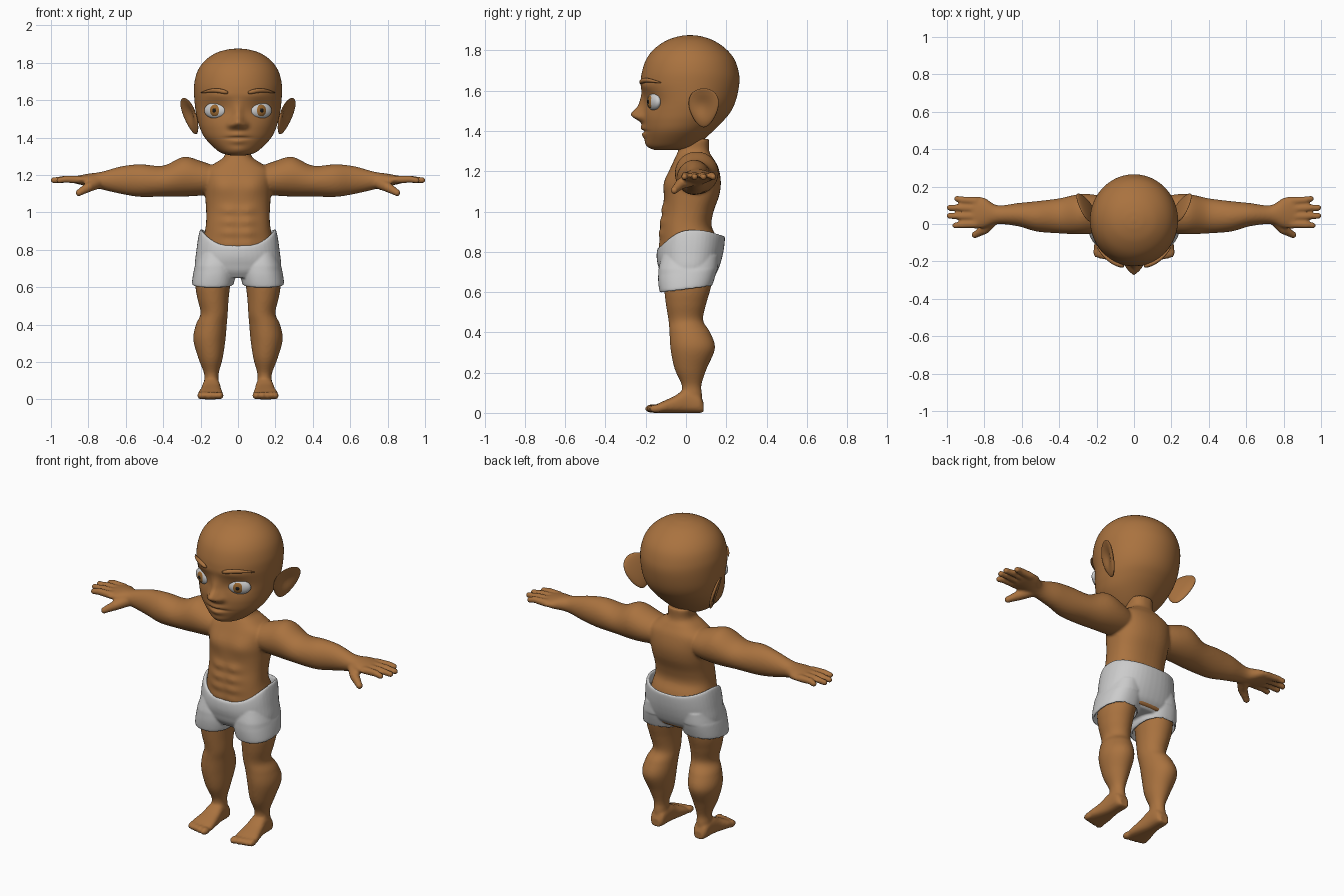
import bpy, bmesh, math
from mathutils import Vector, Matrix

def material(name, rgb):
    m = bpy.data.materials.new(name)
    m.diffuse_color = (*rgb, 1)
    return m

SKIN = material("skin", (0.40, 0.17, 0.05))
IRIS = material("iris_brown", (0.33, 0.14, 0.03))
BLACK = material("pupil_black", (0.01, 0.01, 0.01))

def loft(bm, axis, rings, n=2.0, sub=6, seg=48):
    """Smooth skin through cross-sections (t, a0, a1, b0, b1); n sets squareness."""
    P = [Vector(r) for r in rings]
    P = [2 * P[0] - P[1]] + P + [2 * P[-1] - P[-2]]
    smooth = []
    for i in range(1, len(P) - 2):
        for k in range(sub):
            u = k / sub
            smooth.append(P[i] + 0.5 * u * (P[i+1] - P[i-1]
                + u * (2*P[i-1] - 5*P[i] + 4*P[i+1] - P[i+2])
                + u * u * (3*(P[i] - P[i+1]) + P[i+2] - P[i-1])))
    smooth.append(P[-2])
    loops, all_verts = [], []
    for t, a0, a1, b0, b1 in smooth:
        ring = []
        for k in range(seg):
            c, s = math.cos(2*math.pi*k/seg), math.sin(2*math.pi*k/seg)
            a = (a0+a1)/2 + (a1-a0)/2 * math.copysign(abs(c)**(2/n), c)
            b = (b0+b1)/2 + (b1-b0)/2 * math.copysign(abs(s)**(2/n), s)
            ring.append(bm.verts.new({'x': (t, a, b), 'y': (a, t, b), 'z': (a, b, t)}[axis]))
        loops.append(ring)
        all_verts += ring
    skin_loops(bm, loops)
    return all_verts

def skin_loops(bm, loops):
    n = len(loops[0])
    for p, q in zip(loops, loops[1:]):
        for k in range(n):
            bm.faces.new((p[k], p[(k+1) % n], q[(k+1) % n], q[k]))
    bm.faces.new(loops[0])
    bm.faces.new(loops[-1])

def tube(bm, pts, radii, seg=14):
    pts = [Vector(p) for p in pts]
    loops = []
    for i, (p, r) in enumerate(zip(pts, radii)):
        d = pts[min(i+1, len(pts)-1)] - pts[max(i-1, 0)]
        q = d.to_track_quat('Z', 'Y')
        loops.append([bm.verts.new(p + q @ Vector((r*math.cos(2*math.pi*k/seg),
                      r*math.sin(2*math.pi*k/seg), 0))) for k in range(seg)])
    skin_loops(bm, loops)

def ball(bm, loc, size, rot=None):
    m = Matrix.Translation(loc) @ (rot or Matrix()) @ Matrix.Diagonal((*size, 1))
    return bmesh.ops.create_uvsphere(bm, u_segments=32, v_segments=20, radius=1, matrix=m)['verts']

def bump(verts, x, z, amount, sx, sz):
    """Push the front surface out (or in) around a point, on both sides if x > 0."""
    for cx in {x, -x}:
        for v in verts:
            if v.co.y < 0:
                v.co.y -= amount * math.exp(-((v.co.x-cx)/sx)**2/2 - ((v.co.z-z)/sz)**2/2)

def mirror(bm):
    g = bmesh.ops.duplicate(bm, geom=bm.verts[:] + bm.edges[:] + bm.faces[:])['geom']
    for v in g:
        if isinstance(v, bmesh.types.BMVert):
            v.co.x *= -1

def finish(bm, name, mat=None, voxel=0, relax=4):
    bmesh.ops.recalc_face_normals(bm, faces=bm.faces[:])
    me = bpy.data.meshes.new(name)
    bm.to_mesh(me)
    bm.free()
    for p in me.polygons:
        p.use_smooth = True
    ob = bpy.data.objects.new(name, me)
    bpy.context.collection.objects.link(ob)
    if mat:
        me.materials.append(mat)
    if voxel:
        r = ob.modifiers.new("fuse", 'REMESH')
        r.mode, r.voxel_size, r.use_smooth_shade = 'VOXEL', voxel, True
        s = ob.modifiers.new("relax", 'SMOOTH')
        s.factor, s.iterations = 0.5, relax
    return ob

# body: arm, hand, leg and foot on one side, mirrored, then fused with the torso
bm = bmesh.new()
loft(bm, 'x', [(.10, -.04, .13, 1.10, 1.24), (.20, -.05, .155, 1.09, 1.275),
    (.29, -.055, .16, 1.085, 1.297), (.40, -.05, .137, 1.085, 1.25), (.52, -.04, .122, 1.083, 1.257),
    (.62, -.012, .112, 1.098, 1.247), (.73, 0, .10, 1.123, 1.217), (.80, -.02, .14, 1.14, 1.207),
    (.86, -.025, .147, 1.152, 1.195), (.88, -.01, .135, 1.158, 1.188)])
for y0, x1, y1 in ((.122, .945, .135), (.082, .985, .088), (.04, .985, .043), (0, .955, -.008)):
    tube(bm, [(.84, y0, 1.175), (.92, (y0+y1)/2, 1.178), (x1, y1, 1.172)], [.022, .019, .016])
    ball(bm, (x1, y1, 1.172), (.017,) * 3)
tube(bm, [(.75, .03, 1.16), (.80, -.03, 1.135), (.85, -.058, 1.105)], [.035, .027, .018])
ball(bm, (.85, -.058, 1.105), (.019,) * 3)
loft(bm, 'z', [(.75, .02, .215, -.11, .15), (.62, .04, .228, -.108, .123), (.54, .05, .217, -.10, .10),
    (.46, .055, .20, -.087, .085), (.40, .06, .225, -.082, .12), (.32, .067, .239, -.077, .144),
    (.22, .082, .212, -.057, .103), (.14, .103, .182, -.022, .077), (.09, .103, .182, -.025, .08),
    (.03, .10, .185, -.03, .08)])
loft(bm, 'y', [(.088, .115, .17, 0, .05), (.065, .10, .185, 0, .09), (0, .095, .19, 0, .115),
    (-.06, .088, .20, 0, .082), (-.12, .08, .215, 0, .055), (-.16, .082, .212, 0, .036)], n=2.6)
for i, x in enumerate((.098, .131, .157, .181, .203)):
    ball(bm, (x, -.172 + .006*i, .021), (.021 - .0018*i, .032, .021))
mirror(bm)
torso = loft(bm, 'z', [(1.36, -.07, .07, -.03, .115), (1.30, -.073, .073, -.04, .115),
    (1.265, -.12, .12, -.055, .135), (1.22, -.18, .18, -.075, .16), (1.15, -.18, .18, -.10, .173),
    (1.08, -.175, .175, -.108, .165), (1.0, -.17, .17, -.112, .137), (.93, -.172, .172, -.122, .127),
    (.86, -.185, .185, -.125, .155), (.75, -.205, .205, -.12, .165), (.66, -.18, .18, -.09, .13)], n=2.4)
bump(torso, .085, 1.14, .014, .05, .04)
for z in (1.01, .95, .89, .83):
    bump(torso, .05, z, .014, .03, .018)
finish(bm, "body", SKIN, .008)

# shorts: two legs with recessed hems and a hollow waist
bm = bmesh.new()
legs = loft(bm, 'z', [(.78, .02, .21, -.12, .16), (.70, .012, .234, -.138, .155), (.622, .022, .246, -.132, .132),
    (.618, .036, .234, -.118, .125), (.67, .036, .226, -.118, .125)], n=2.3)
for v in legs:
    v.co.z += .12 * v.co.y * (v.co.z < .7)
mirror(bm)
waist = loft(bm, 'z', [(.65, -.16, .16, -.10, .11), (.70, -.226, .226, -.13, .155), (.80, -.222, .222, -.145, .183),
    (.90, -.205, .205, -.142, .193), (.902, -.187, .187, -.125, .177), (.80, -.19, .19, -.11, .15)], n=2.3)
for v in waist:
    if v.co.z > .72:
        dip = .085 if v.co.y < .02 else .03
        v.co.z -= dip * (v.co.z - .72) / .18 * (1 - min(1, abs(v.co.x) / .2) ** 3)
finish(bm, "shorts", None, .006)

# head with sculpted nose, mouth, chin, brow ridge and eye sockets
bm = bmesh.new()
head = loft(bm, 'z', [(1.305, -.04, .04, -.15, -.01), (1.318, -.09, .09, -.178, .035),
    (1.35, -.132, .132, -.195, .08), (1.40, -.178, .178, -.207, .135), (1.45, -.203, .203, -.212, .185),
    (1.50, -.218, .218, -.212, .225), (1.56, -.229, .229, -.212, .25), (1.64, -.235, .235, -.224, .265),
    (1.70, -.232, .232, -.217, .26), (1.76, -.214, .214, -.195, .238), (1.81, -.178, .178, -.155, .195),
    (1.85, -.122, .122, -.095, .135), (1.87, -.06, .06, -.035, .075), (1.876, -.01, .01, .01, .03)], sub=9, seg=96)
for x, z, amount, sx, sz in ((0, 1.48, .052, .022, .022), (0, 1.53, .022, .016, .035),
        (.034, 1.467, .022, .013, .014), (0, 1.415, .014, .035, .012), (0, 1.38, .014, .03, .012),
        (0, 1.398, -.012, .04, .004), (0, 1.335, .012, .04, .02), (.12, 1.545, -.014, .045, .032),
        (.10, 1.625, .006, .05, .015)):
    bump(head, x, z, amount, sx, sz)
finish(bm, "head", SKIN)

# ears: dished, leaning outwards towards the top and back
bm = bmesh.new()
for v in ball(bm, (0, 0, 0), (.022, .072, .097)):
    x, y, z = v.co
    if x > 0:
        x -= .032 * math.exp(-((y + .005)/.035)**2/2 - ((z - .015)/.045)**2/2) * min(1, x / .012)
    y *= 1 + 3 * z
    v.co = (.258 + x + .33*z + .42*y, .088 + y, 1.515 + z)
mirror(bm)
finish(bm, "ears", SKIN)

# eyes
turn = Matrix.Rotation(.42, 4, 'Z')
for name, depth, size, mat in (("eyeballs", 0, (.064, .026, .043), material("eye_white", (.8, .8, .8))),
        ("irises", .017, (.031, .012, .031), IRIS), ("pupils", .024, (.013, .008, .013), BLACK)):
    bm = bmesh.new()
    ball(bm, Vector((.121, -.159, 1.545)) + Vector((.2*depth, -depth, 0)), size, turn)
    mirror(bm)
    finish(bm, name, mat)

# eyebrows following the forehead
bm = bmesh.new()
xs = [.055 + .0175*i for i in range(9)]
tube(bm, [(x, .017 - .25*math.sqrt(1 - (x/.237)**2), 1.64 + .012*math.sin((x-.055)/.14*math.pi)) for x in xs],
     [.006, .011, .012, .012, .011, .010, .008, .006, .003])
mirror(bm)
finish(bm, "eyebrows", SKIN)
